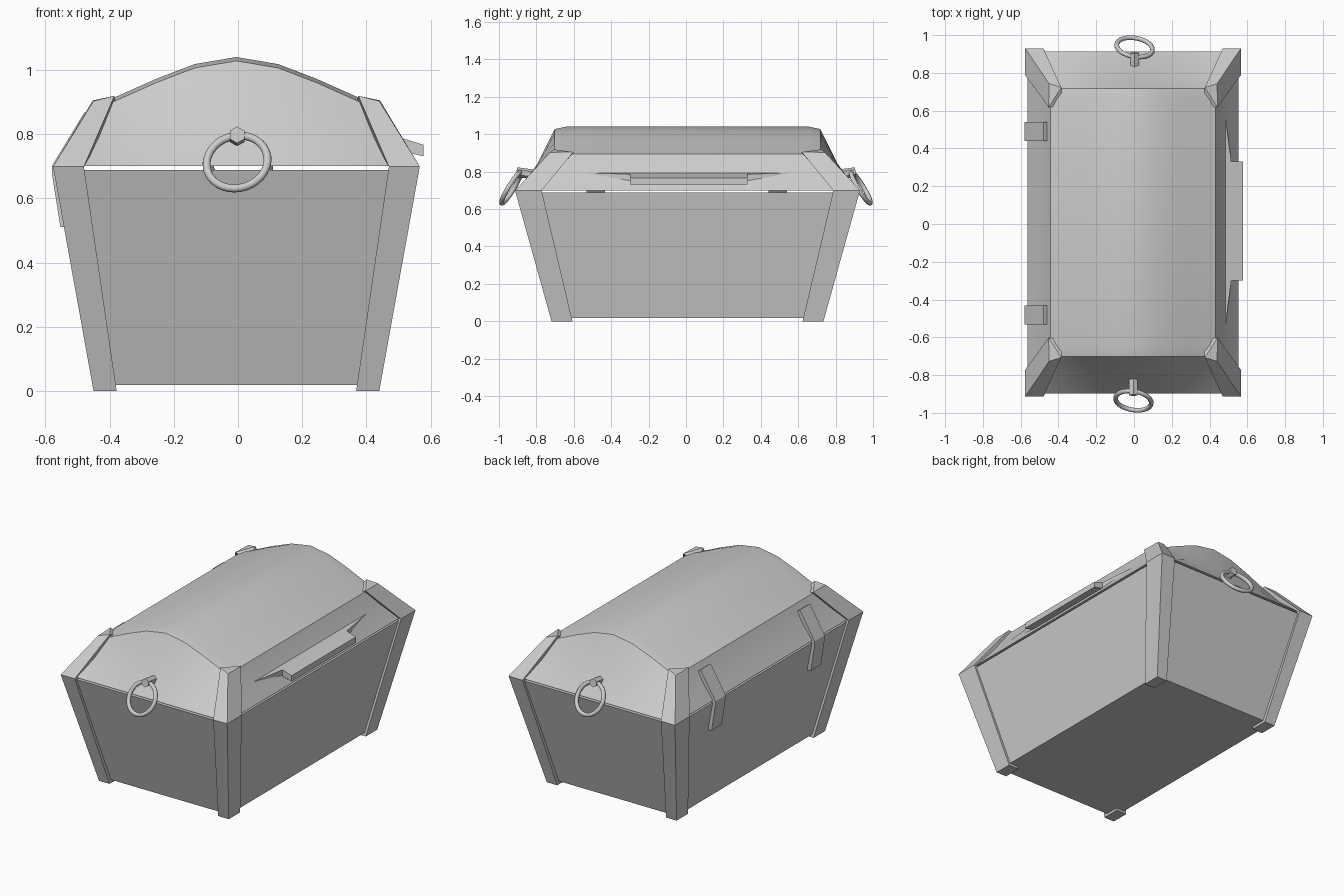
import bpy, bmesh, math

if "Cube" in bpy.data.objects:
    bpy.data.objects.remove(bpy.data.objects["Cube"])

CX, CY = -0.005, 0.008          # small offset of the wooden parts


def make(name, verts, faces, smooth=None):
    me = bpy.data.meshes.new(name)
    me.from_pydata(verts, [], faces)
    bm = bmesh.new()
    bm.from_mesh(me)
    bmesh.ops.recalc_face_normals(bm, faces=bm.faces)
    bm.to_mesh(me)
    bm.free()
    ob = bpy.data.objects.new(name, me)
    bpy.context.collection.objects.link(ob)
    if smooth:
        bpy.context.view_layer.objects.active = ob
        bpy.ops.object.select_all(action='DESELECT')
        ob.select_set(True)
        bpy.ops.object.shade_smooth_by_angle(angle=math.radians(smooth))
    return ob


def loft(name, low, high, tri_top=False):
    """Closed solid between two rings with equal point counts."""
    n = len(low)
    faces = [(i, (i + 1) % n, (i + 1) % n + n, i + n) for i in range(n)]
    faces.append(tuple(range(n)))
    faces += [(n, n + 1, n + 3), (n + 1, n + 2, n + 3)] if tri_top else [tuple(range(n, 2 * n))]
    return make(name, list(low) + list(high), faces)


def rect(hx, hy, z):
    return [(CX + sx * hx, CY + sy * hy, z) for sx, sy in ((-1, -1), (1, -1), (1, 1), (-1, 1))]


# tapered body
loft("chest_body", rect(0.433, 0.708, 0.018), rect(0.557, 0.905, 0.688))

# corner posts of body and lid (outer, front inner, buried inner, side inner)
foot = [(0.445, 0.727, 0), (0.373, 0.727, 0), (0.373, 0.615, 0), (0.445, 0.615, 0)]
seam = [(0.571, 0.922, 0.699), (0.475, 0.922, 0.699), (0.475, 0.78, 0.699), (0.571, 0.78, 0.699)]
crown = [(0.445, 0.735, 0.903), (0.38, 0.715, 0.919), (0.37, 0.62, 0.88), (0.447, 0.61, 0.905)]
for sx in (-1, 1):
    for sy in (-1, 1):
        f, s, c = ([(CX + sx * x, CY + sy * y, z) for x, y, z in ring] for ring in (foot, seam, crown))
        loft("body_corner_post", f, s)
        loft("lid_corner_brace", s, c, tri_top=True)

# domed lid: grid of columns across x and rows along y, skirts folded down on all sides
ARCH = [(-0.437, 0.893), (-0.38, 0.914), (-0.25, 0.972), (-0.13, 1.018), (0, 1.04),
        (0.13, 1.018), (0.25, 0.972), (0.38, 0.914), (0.437, 0.893)]
cols = [(-0.558, 0, 2), (-0.488, 0.893, 1)] + [(x, z, 0) for x, z in ARCH] + [(0.488, 0.893, 1), (0.558, 0, 2)]
rows = [(-0.905, 2), (-0.80, 1), (-0.71, 0), (-0.65, 0), (0.65, 0), (0.71, 0), (0.80, 1), (0.905, 2)]
SX, SY = (1, 1.09, 1.25), (1, 1.11, 1.25)
verts = []
for y, ry in rows:
    for x, top, cx in cols:
        px = x if cx else x * SX[ry]
        py = y if ry else y * SY[cx]
        if max(ry, cx) == 2:
            z = 0.70
        elif cx == 1:
            z = 0.795
        elif ry == 1:
            z = 0.70 + 0.43 * (top - 0.70)
        else:
            z = top - (0.012 if abs(y) > 0.7 else 0)
        verts.append((CX + px, CY + py, z))
n, m = len(cols), len(rows)
faces = [(r * n + c, r * n + c + 1, (r + 1) * n + c + 1, (r + 1) * n + c)
         for r in range(m - 1) for c in range(n - 1)]
faces.append(tuple(list(range(n)) + [r * n + n - 1 for r in range(1, m)]
                   + [(m - 1) * n + c for c in range(n - 2, -1, -1)] + [r * n for r in range(m - 2, 0, -1)]))
make("lid", verts, faces, smooth=22)

# opening ledge on the right side: tapering wings and a thick grip
plan = [(0.47, -0.65), (0.515, -0.30), (0.578, -0.30), (0.578, 0.33), (0.515, 0.33), (0.47, 0.67)]


def ledge_z(x):
    return 0.797 - max(0, x - 0.48) * 0.31


loft("opening_ledge", [(x, y, 0.731 if x > 0.55 else 0.745) for x, y in plan],
     [(x, y, ledge_z(x)) for x, y in plan])

# bent hinge straps on the left side
strap = [(-0.478, 0.868), (-0.580, 0.70), (-0.580, 0.68), (-0.553, 0.51),
         (-0.53, 0.51), (-0.55, 0.69), (-0.46, 0.855)]
for y in (-0.482, 0.49):
    loft("hinge_strap", [(x, y - 0.05, z) for x, z in strap], [(x, y + 0.05, z) for x, z in strap])

# ring handles and their staples at both ends
for s, yaw in ((-1, -10), (1, 170)):
    bpy.ops.mesh.primitive_torus_add(major_radius=0.096, minor_radius=0.0125, major_segments=32,
                                     minor_segments=10, location=(s * 0.003, s * 0.935, 0.713),
                                     rotation=(math.radians(59), 0, math.radians(yaw)))
    bpy.context.object.name = "ring_handle"
    bpy.ops.object.shade_smooth_by_angle(angle=math.radians(40))
    bpy.ops.mesh.primitive_cylinder_add(vertices=6, radius=0.026, depth=0.11,
                                        location=(s * 0.003, s * 0.852, 0.79),
                                        rotation=(math.radians(90 + s * 8), 0, 0))
    bpy.context.object.name = "ring_staple"
